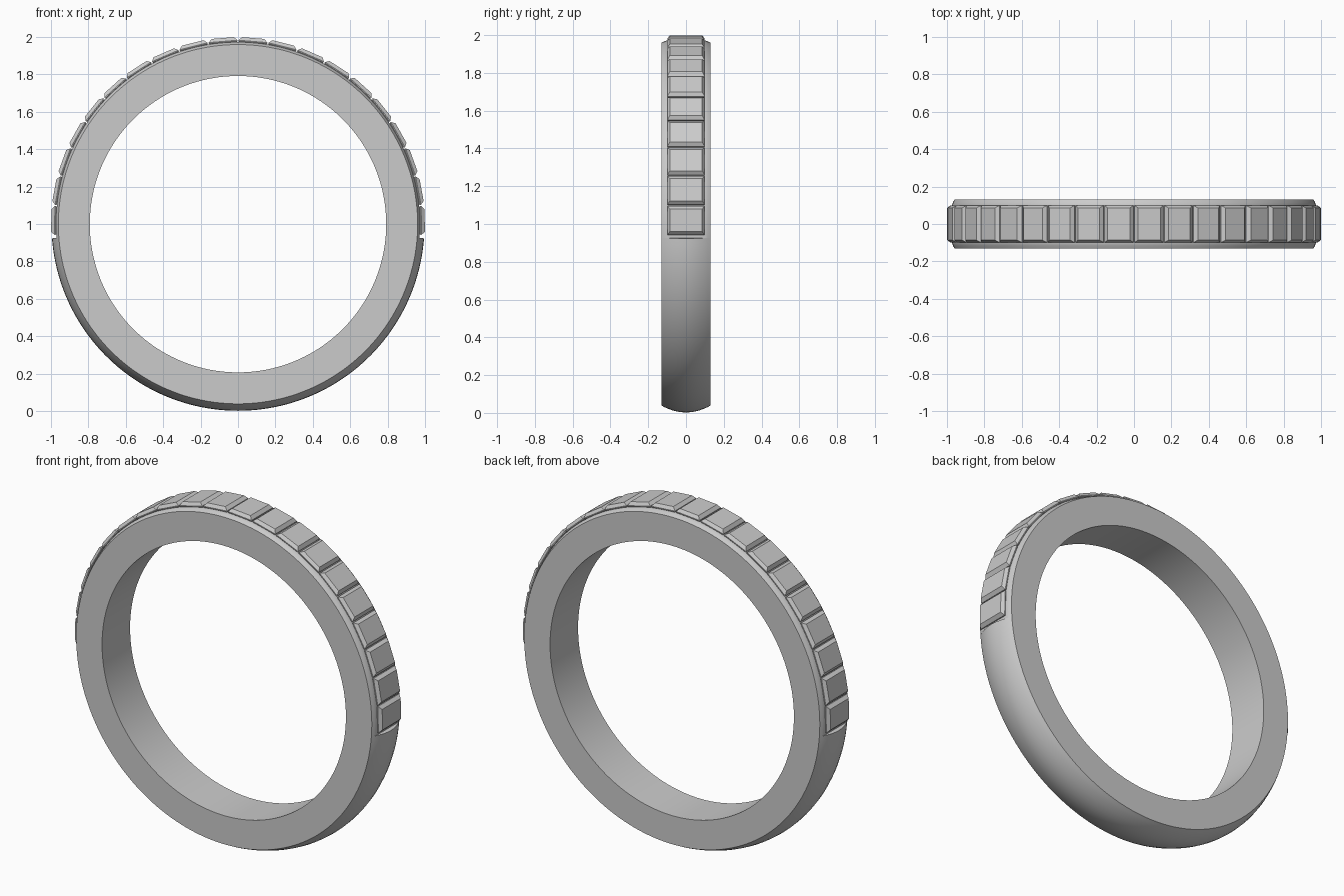
import bpy, bmesh, math

if "Cube" in bpy.data.objects:
    bpy.data.objects.remove(bpy.data.objects["Cube"])

CZ = 0.999             # ring centre height
R_IN, R_EDGE, R_TOP = 0.792, 0.96, 0.997
HALF_W = 0.13          # half width of the band
CHAN_W, CHAN_R = 0.10, 0.973   # channel half width and floor radius
STEP = math.radians(9.35)      # spacing of the stones
END = 10 * STEP + math.radians(0.8)


def polar(a, r, y):
    return (r * math.sin(a), y, CZ + r * math.cos(a))


def finish(name, bm):
    bmesh.ops.recalc_face_normals(bm, faces=bm.faces)
    me = bpy.data.meshes.new(name)
    bm.to_mesh(me)
    bm.free()
    ob = bpy.data.objects.new(name, me)
    bpy.context.collection.objects.link(ob)
    return ob


# Band: domed profile swept round, flattened to a channel over the upper half
ys = [-0.13, -0.115, -0.10, -0.07, -0.035, 0, 0.035, 0.07, 0.10, 0.115, 0.13]


def profile(channel):
    pts = []
    for y in ys:
        r = R_TOP - (R_TOP - R_EDGE) * (y / HALF_W) ** 2
        if channel and abs(y) <= CHAN_W:
            r = min(r, CHAN_R)
        pts.append((r, y))
    return pts + [(R_IN, HALF_W), (R_IN, -HALF_W)]


N_UP, N_LOW = 100, 90
rows = [(-END + 2 * END * i / N_UP, True) for i in range(N_UP + 1)]
low = 2 * math.pi - 2 * END
rows += [(END + 0.001 + (low - 0.002) * i / N_LOW, False) for i in range(N_LOW + 1)]

bm = bmesh.new()
rings = [[bm.verts.new(polar(a, r, y)) for r, y in profile(ch)] for a, ch in rows]
for i, ring in enumerate(rings):
    nxt = rings[(i + 1) % len(rings)]
    for j in range(len(ring)):
        k = (j + 1) % len(ring)
        bm.faces.new((ring[j], ring[k], nxt[k], nxt[j]))
band = finish("ring_band", bm)
bpy.context.view_layer.objects.active = band
band.select_set(True)
bpy.ops.object.shade_smooth_by_angle(angle=math.radians(25))
band.select_set(False)

# Stones: (radius, half length along the ring, half width) for each level
LEVELS = [(0.945, 0.055, 0.075), (0.975, 0.077, 0.099),
          (0.980, 0.077, 0.099), (0.998, 0.060, 0.086)]


def stone(index, a):
    s, c = math.sin(a), math.cos(a)
    bm = bmesh.new()
    loops = []
    for r, t, w in LEVELS:
        loops.append([bm.verts.new((r * s + u * t * c, v * w, CZ + r * c - u * t * s))
                      for u, v in ((-1, -1), (1, -1), (1, 1), (-1, 1))])
    for lo, hi in zip(loops, loops[1:]):
        for j in range(4):
            k = (j + 1) % 4
            bm.faces.new((lo[j], lo[k], hi[k], hi[j]))
    bm.faces.new(loops[0])
    bm.faces.new(loops[-1])
    finish(f"square_stone_{index:02d}", bm)


for i in range(20):
    stone(i + 1, (i - 9.5) * STEP)
